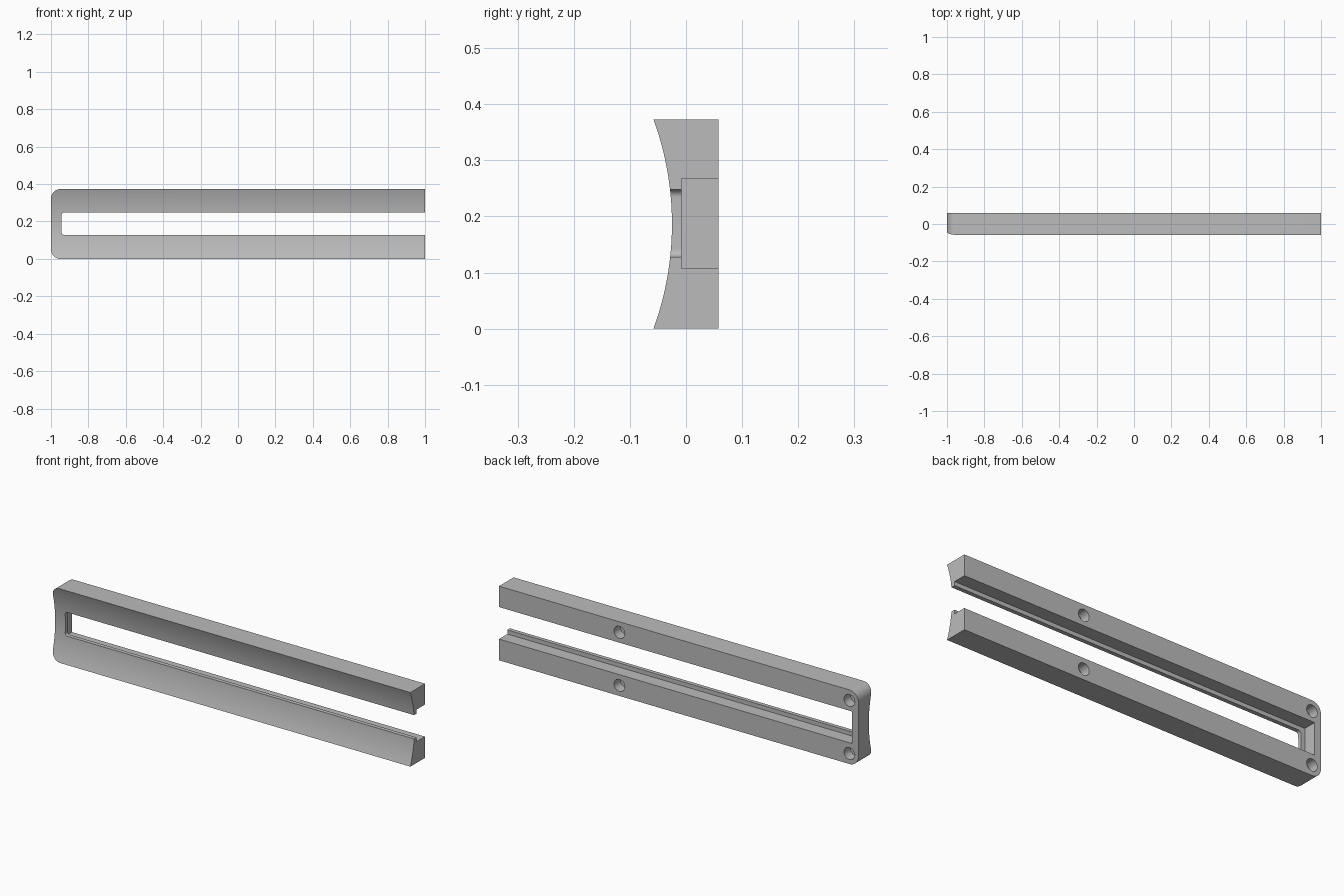
import bpy, bmesh, math
from mathutils import Vector

cube = bpy.data.objects.get("Cube")
if cube:
    bpy.data.objects.remove(cube)

H, BACK, MID = 0.373, 0.058, 0.187      # height, back plane, centre height
SAG, EDGE = 0.033, -0.058               # depth of the hollow front, front edge

grey = bpy.data.materials.new("plain grey")
grey.use_nodes = True
colour = (0.5, 0.5, 0.5, 1)
grey.diffuse_color = colour
grey.node_tree.nodes["Principled BSDF"].inputs["Base Color"].default_value = colour


def prism(name, points, direction):
    """Extrude a closed outline along a direction."""
    bm = bmesh.new()
    face = bm.faces.new([bm.verts.new(p) for p in points])
    out = bmesh.ops.extrude_face_region(bm, geom=[face])["geom"]
    bmesh.ops.translate(bm, verts=[v for v in out if isinstance(v, bmesh.types.BMVert)],
                        vec=Vector(direction))
    bmesh.ops.recalc_face_normals(bm, faces=bm.faces)
    mesh = bpy.data.meshes.new(name)
    bm.to_mesh(mesh)
    bm.free()
    mesh.materials.append(grey)
    obj = bpy.data.objects.new(name, mesh)
    bpy.context.collection.objects.link(obj)
    return obj


def arc(cx, cz, r, start, end, steps, y):
    angles = [math.radians(start + (end - start) * i / steps) for i in range(steps + 1)]
    return [(cx + r * math.cos(a), y, cz + r * math.sin(a)) for a in angles]


def left_rounded(x0, x1, z0, z1, r, y):
    """Rectangle whose two corners at x0 are rounded."""
    return ([(x1, y, z0), (x1, y, z1)] + arc(x0 + r, z1 - r, r, 90, 180, 10, y)
            + arc(x0 + r, z0 + r, r, 180, 270, 10, y))


def combine(target, cutter, operation):
    bpy.context.view_layer.objects.active = target
    mod = target.modifiers.new("cut", "BOOLEAN")
    mod.object, mod.operation, mod.solver = cutter, operation, "EXACT"
    bpy.ops.object.modifier_apply(modifier=mod.name)
    bpy.data.objects.remove(cutter)


# Bar with a hollow front, swept along x
radius = (MID ** 2 + SAG ** 2) / (2 * SAG)
half = math.asin(MID / radius)
steps = 32
profile = [(-1.1, BACK, 0), (-1.1, BACK, H)]
for i in range(steps + 1):
    a = half * (1 - 2 * i / steps)
    y = EDGE + SAG - radius * (1 - math.cos(a))
    profile.append((-1.1, y, H / 2 + radius * math.sin(a) * H / (2 * MID)))
frame = prism("slotted_frame", profile, (2.1, 0, 0))

# Rounded closed end
combine(frame, prism("outline", left_rounded(-1, 1.2, -0.0001, H + 0.0001, 0.05, -0.2),
                     (0, 0.4, 0)), "INTERSECT")

# Through slot, open at one end, and the wider recess behind it
combine(frame, prism("slot", left_rounded(-0.943, 1.2, 0.128, 0.248, 0.014, -0.2),
                     (0, 0.4, 0)), "DIFFERENCE")
recess = [(-0.965, -0.008, 0.107), (1.2, -0.008, 0.107),
          (1.2, -0.008, 0.268), (-0.965, -0.008, 0.268)]
combine(frame, prism("recess", recess, (0, 0.2, 0)), "DIFFERENCE")

# Blind screw holes in the back
for x in (-0.95, 0.33):
    for z in (0.053, H - 0.053):
        ring = arc(x, z, 0.03, 0, 360, 32, 0.008)[:-1]
        combine(frame, prism("hole", ring, (0, 0.2, 0)), "DIFFERENCE")

# Smooth curves, sharp edges
bpy.ops.object.select_all(action="DESELECT")
frame.select_set(True)
bpy.context.view_layer.objects.active = frame
bpy.ops.object.shade_smooth_by_angle(angle=math.radians(30))
